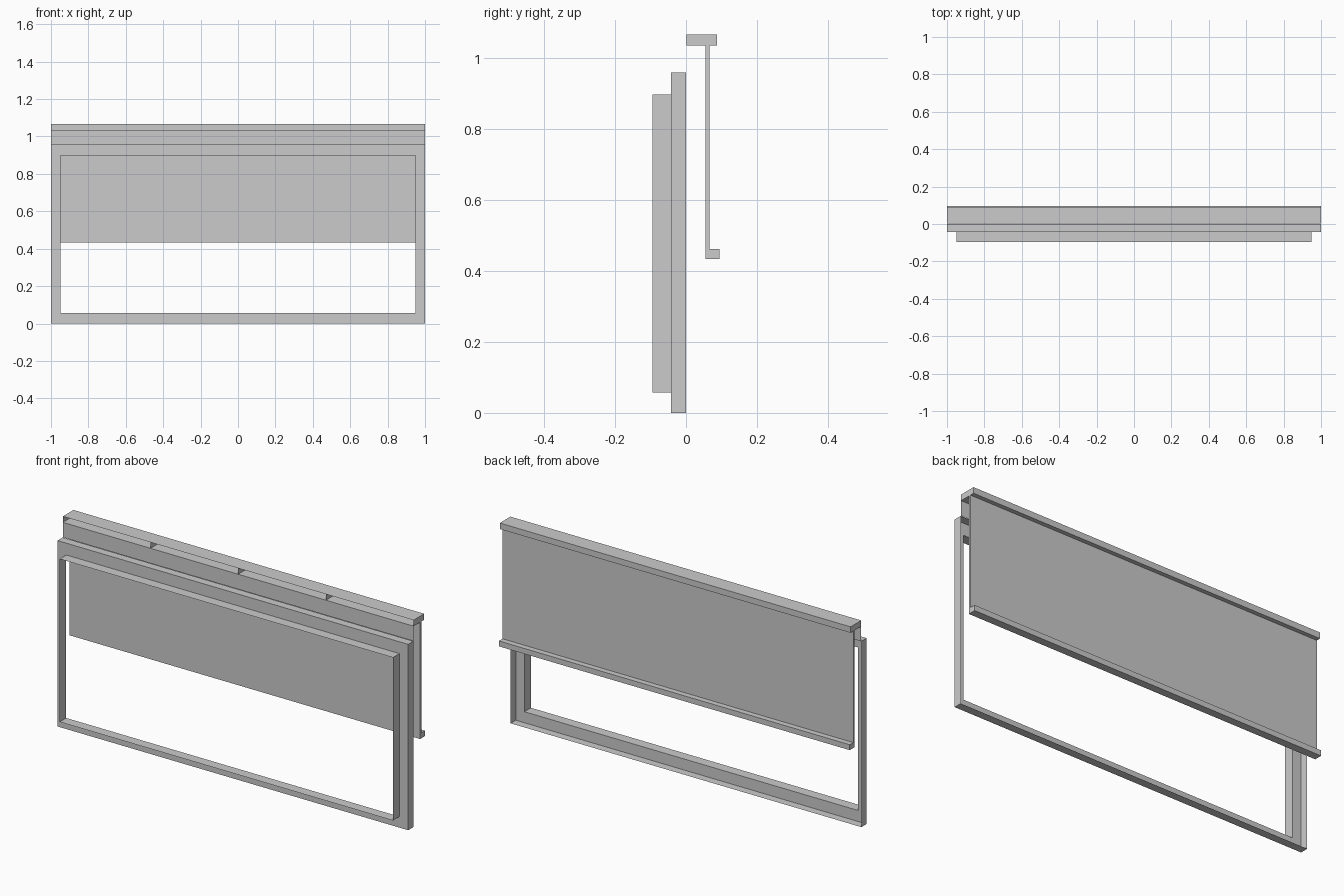
import bpy, bmesh

if "Cube" in bpy.data.objects:
    bpy.data.objects.remove(bpy.data.objects["Cube"])


def finish(name, bm):
    me = bpy.data.meshes.new(name)
    bm.to_mesh(me)
    bm.free()
    ob = bpy.data.objects.new(name, me)
    bpy.context.collection.objects.link(ob)
    return ob


def quad(bm, *pts):
    bm.faces.new([bm.verts.new(p) for p in pts])


def box(name, x, y, z):
    """Closed box spanning -x..x and the given y and z ranges."""
    bm = bmesh.new()
    bmesh.ops.create_cube(bm, size=1)
    for v in bm.verts:
        v.co.x = x if v.co.x > 0 else -x
        v.co.y = y[1] if v.co.y > 0 else y[0]
        v.co.z = z[1] if v.co.z > 0 else z[0]
    return finish(name, bm)


# Window frame: thin stepped sheet, lofted through rectangular rings
bm = bmesh.new()
rings = []
for hx, y, z0, z1 in [(1.0, 0.0, 0.0, 0.958), (1.0, -0.042, 0.0, 0.958),
                      (0.95, -0.042, 0.057, 0.897), (0.95, -0.095, 0.057, 0.897)]:
    rings.append([bm.verts.new((x, y, z)) for x, z in
                  [(-hx, z0), (hx, z0), (hx, z1), (-hx, z1)]])
for a, b in zip(rings, rings[1:]):
    for i in range(4):
        j = (i + 1) % 4
        bm.faces.new((a[i], a[j], b[j], b[i]))
bmesh.ops.recalc_face_normals(bm, faces=bm.faces)
finish("window_frame", bm)

# Head rail: thin channel open at the front, with end caps and inner dividers
Y0, Y1, Z0, Z1 = 0.002, 0.088, 1.035, 1.066
bm = bmesh.new()
profile = [(Y0, Z1), (Y1, Z1), (Y1, Z0), (Y0, Z0)]
for (ya, za), (yb, zb) in zip(profile, profile[1:]):
    quad(bm, (-1, ya, za), (1, ya, za), (1, yb, zb), (-1, yb, zb))
for x in (-1, -0.5, 0, 0.5, 1):
    quad(bm, *[(x, y, z) for y, z in profile])
bmesh.ops.remove_doubles(bm, verts=bm.verts, dist=1e-5)
finish("head_rail", bm)

# Thin upright strip joining the rail to the frame
bm = bmesh.new()
quad(bm, (-1, Y0, 0.958), (1, Y0, 0.958), (1, Y0, Z0), (-1, Y0, Z0))
finish("mounting_strip", bm)

# Blind panel and its bottom bar
box("blind_panel", 1.0, (0.055, 0.066), (0.461, Z0))
box("bottom_bar", 1.0, (0.055, 0.095), (0.433, 0.461))
